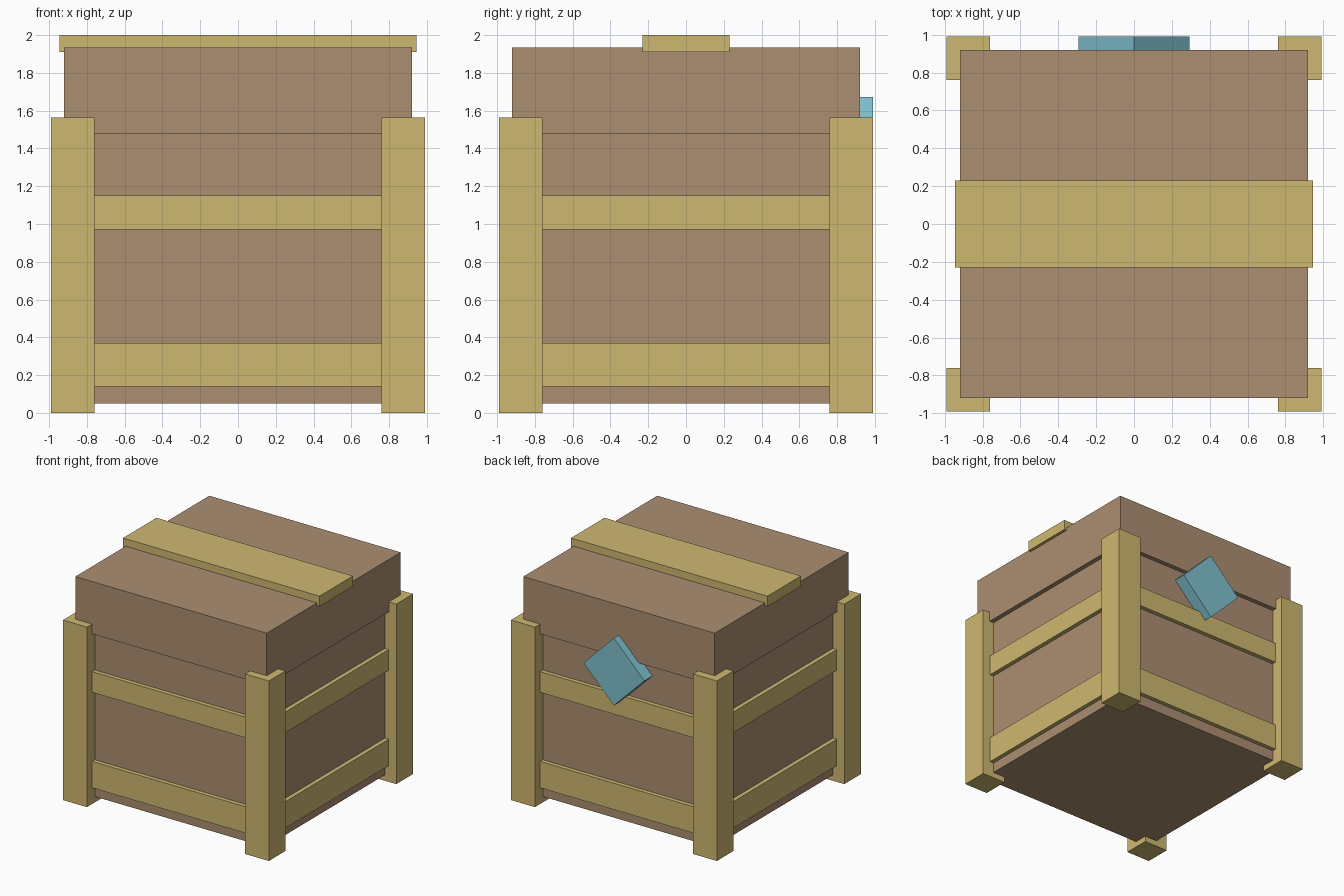
import bpy
import math
from mathutils import Matrix

cube = bpy.data.objects.get("Cube")
if cube:
    bpy.data.objects.remove(cube, do_unlink=True)


def material(name, rgb):
    """Flat material from 0-255 sRGB values, stored as linear."""
    lin = [((c / 255 + 0.055) / 1.055) ** 2.4 for c in rgb] + [1.0]
    mat = bpy.data.materials.new(name)
    mat.use_nodes = True
    mat.diffuse_color = lin
    mat.node_tree.nodes["Principled BSDF"].inputs["Base Color"].default_value = lin
    return mat


brown = material("brown wood", (172, 143, 113))
tan = material("pale wood", (206, 184, 113))
blue = material("blue metal", (128, 193, 207))


def box(name, mat, x, y, z, transform=Matrix()):
    """Box spanning the (low, high) ranges, with the transform baked in."""
    bpy.ops.mesh.primitive_cube_add(size=1)
    ob = bpy.context.object
    ob.name = ob.data.name = name
    place = Matrix.Translation([(a + b) / 2 for a, b in (x, y, z)])
    scale = Matrix.Diagonal([b - a for a, b in (x, y, z)] + [1])
    ob.data.transform(transform @ place @ scale)
    ob.data.materials.append(mat)
    return ob


BODY, LID, LEG, LEG_IN = 0.88, 0.92, 0.99, 0.76

# Chest body, overhanging lid and the strap board across the lid
box("body", brown, (-BODY, BODY), (-BODY, BODY), (0.05, 1.5))
box("lid", brown, (-LID, LID), (-LID, LID), (1.48, 1.935))
box("lid_strap", tan, (-0.945, 0.945), (-0.23, 0.23), (1.91, 2.0))

# Four sides: a corner post and two rails each
for i, side in enumerate(("front", "right", "back", "left")):
    turn = Matrix.Rotation(i * math.pi / 2, 4, "Z")
    box(side + "_corner_post", tan, (LEG_IN, LEG), (-LEG, -LEG_IN), (0, 1.565), turn)
    for part, z in (("lower_rail", (0.14, 0.37)), ("upper_rail", (0.97, 1.15))):
        box(f"{side}_{part}", tan, (-0.8, 0.8), (-0.917, -0.86), z, turn)

# Diamond latch plate on the back, bridging lid and body
half = 0.293 / math.sqrt(2)
tilt = Matrix.Translation((0, 0, 1.38)) @ Matrix.Rotation(math.pi / 4, 4, "Y")
box("latch", blue, (-half, half), (0.86, LEG), (-half, half), tilt)
